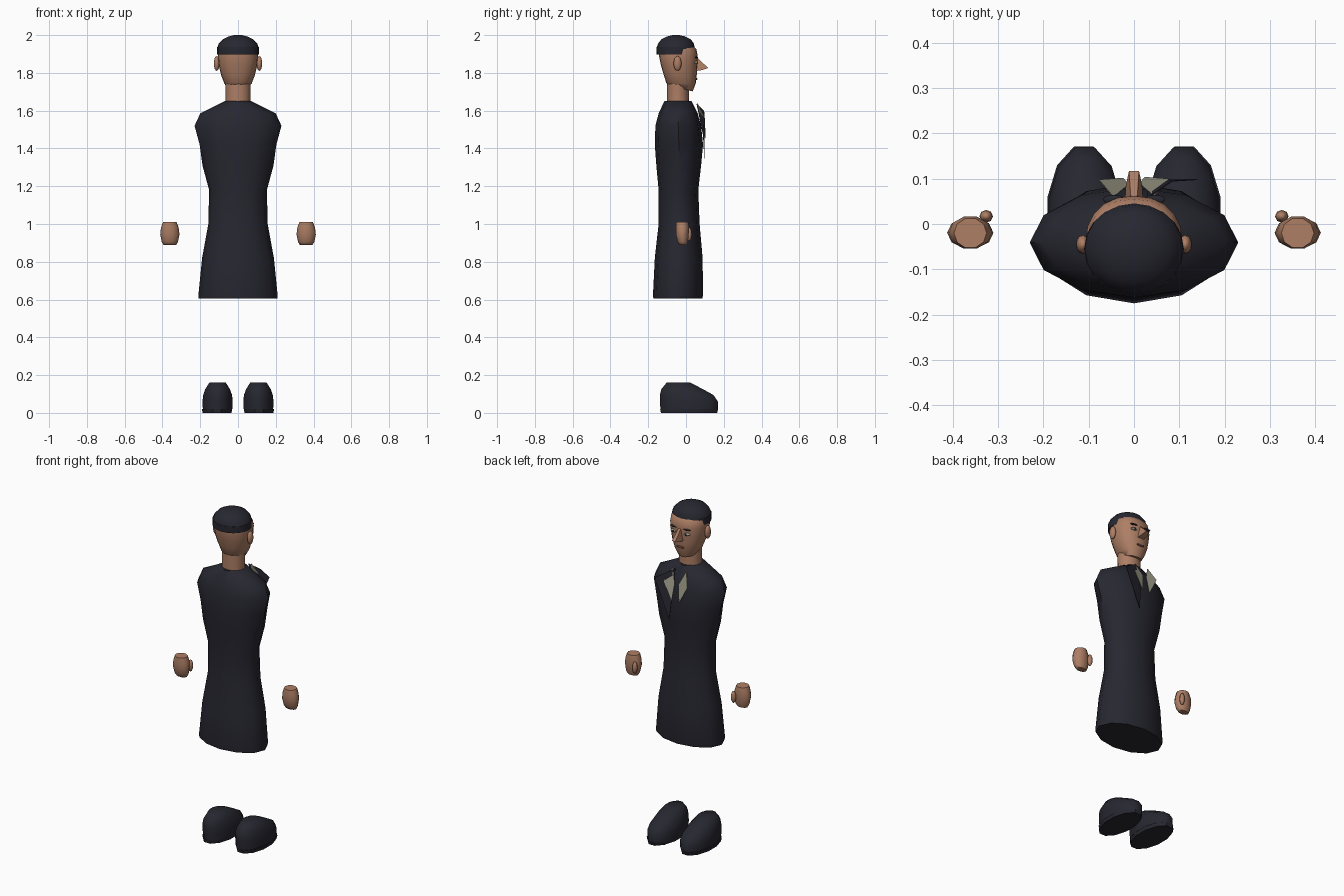
import bpy, bmesh, math
from mathutils import Vector

cube = bpy.data.objects.get("Cube")
if cube:
    bpy.data.objects.remove(cube, do_unlink=True)


def material(name, rgb):
    m = bpy.data.materials.new(name)
    m.use_nodes = True
    m.diffuse_color = (*rgb, 1)
    bsdf = next(n for n in m.node_tree.nodes if n.type == 'BSDF_PRINCIPLED')
    bsdf.inputs["Base Color"].default_value = (*rgb, 1)
    bsdf.inputs["Roughness"].default_value = 0.8
    return m


NAVY = material("dark navy", (0.02, 0.02, 0.03))
SKIN = material("skin", (0.42, 0.21, 0.13))
LINEN = material("linen", (0.32, 0.31, 0.23))
LIP = material("dark lip", (0.13, 0.05, 0.04))


def finish(name, bm, mat, angle=45):
    if angle:
        bmesh.ops.recalc_face_normals(bm, faces=bm.faces)
    me = bpy.data.meshes.new(name)
    bm.to_mesh(me)
    bm.free()
    me.materials.append(mat)
    ob = bpy.data.objects.new(name, me)
    bpy.context.collection.objects.link(ob)
    if angle:
        bpy.ops.object.select_all(action='DESELECT')
        ob.select_set(True)
        bpy.context.view_layer.objects.active = ob
        bpy.ops.object.shade_smooth_by_angle(angle=math.radians(angle))
    return ob


def loft(name, rings, mat, sides=12, x=0, power=1, turn=0, tilt=0, y_max=9, angle=45):
    """Stack closed rings given as (z, half width, back y, front y)."""
    bm = bmesh.new()
    loops = []
    for z, rx, y0, y1 in rings:
        loop = []
        for i in range(sides):
            a = math.tau * (i + turn) / sides
            c, s = (math.copysign(abs(f) ** power, f) for f in (math.cos(a), math.sin(a)))
            y = min((y0 + y1) / 2 + s * (y1 - y0) / 2, y_max)
            drop = tilt * s if z == rings[0][0] else 0
            loop.append(bm.verts.new((x + c * rx, y, z - drop)))
        loops.append(loop)
    for low, high in zip(loops, loops[1:]):
        for i in range(sides):
            j = (i + 1) % sides
            bm.faces.new((low[i], low[j], high[j], high[i]))
    bm.faces.new(loops[0][::-1])
    bm.faces.new(loops[-1])
    return finish(name, bm, mat, angle)


def ellipsoid(name, at, radii, mat, seg=12, rings=8):
    bm = bmesh.new()
    bmesh.ops.create_uvsphere(bm, u_segments=seg, v_segments=rings, radius=1)
    for v in bm.verts:
        v.co = Vector(a + r * c for a, r, c in zip(at, radii, v.co))
    return finish(name, bm, mat, 60)


def plate(name, points, mat, thick=0.002):
    bm = bmesh.new()
    face = bm.faces.new([bm.verts.new(p) for p in points])
    bm.normal_update()
    off = face.normal * thick
    out = bmesh.ops.extrude_face_region(bm, geom=[face])
    bmesh.ops.translate(bm, vec=off, verts=[v for v in out['geom'] if isinstance(v, bmesh.types.BMVert)])
    return finish(name, bm, mat, 20)


# Long coat body
loft("coat", [
    (0.605, 0.208, -0.172, 0.086), (0.62, 0.21, -0.175, 0.09),
    (0.82, 0.19, -0.165, 0.088), (1.0, 0.157, -0.145, 0.072),
    (1.18, 0.153, -0.145, 0.065), (1.31, 0.188, -0.157, 0.08),
    (1.42, 0.203, -0.165, 0.09), (1.52, 0.23, -0.162, 0.08),
    (1.585, 0.2, -0.145, 0.062), (1.65, 0.07, -0.115, 0.03)], NAVY)

# Neck, head and hair
loft("neck", [(1.62, 0.066, -0.1, 0.018), (1.69, 0.065, -0.1, 0.015),
              (1.76, 0.068, -0.1, 0.015)], SKIN, 16)
loft("head", [
    (1.72, 0.055, -0.098, 0.035), (1.745, 0.073, -0.104, 0.052),
    (1.79, 0.09, -0.118, 0.057), (1.84, 0.102, -0.133, 0.06),
    (1.89, 0.107, -0.143, 0.062), (1.925, 0.103, -0.143, 0.055),
    (1.95, 0.085, -0.13, 0.03)], SKIN, 20, power=0.9, tilt=0.018, angle=60)
loft("hair_back", [(1.898, 0.11, -0.155, 0.045), (1.937, 0.11, -0.156, 0.045)],
     NAVY, 20, y_max=0.005)
loft("hair_cap", [
    (1.932, 0.11, -0.156, 0.046), (1.955, 0.102, -0.148, 0.042),
    (1.978, 0.08, -0.13, 0.025), (1.993, 0.05, -0.1, -0.005),
    (2.0, 0.02, -0.07, -0.035)], NAVY, 20, angle=60)

# Nose as a hull around bridge, tip and nostrils
bm = bmesh.new()
for w, y, z in ((0.007, 0.056, 1.885), (0.011, 0.117, 1.826), (0.02, 0.052, 1.81), (0.018, 0.085, 1.815)):
    for s in (-1, 1):
        bm.verts.new((s * w, y, z))
bmesh.ops.convex_hull(bm, input=bm.verts)
finish("nose", bm, SKIN, 30)

# Mouth
ellipsoid("mouth", (0, 0.054, 1.768), (0.026, 0.006, 0.006), LIP)

for side, s in (("left", 1), ("right", -1)):
    # Eyes, brows and ears
    ellipsoid(side + "_eye", (s * 0.044, 0.053, 1.855), (0.02, 0.01, 0.008), LINEN)
    ellipsoid(side + "_iris", (s * 0.042, 0.059, 1.855), (0.007, 0.006, 0.007), NAVY, 8, 6)
    ellipsoid(side + "_brow", (s * 0.044, 0.054, 1.882), (0.025, 0.01, 0.004), NAVY)
    ellipsoid(side + "_ear", (s * 0.113, -0.045, 1.85), (0.015, 0.021, 0.039), SKIN)

    # Hands with thumbs
    loft(side + "_hand", [
        (0.888, 0.033, -0.035, 0.005), (0.905, 0.043, -0.046, 0.012),
        (0.945, 0.051, -0.055, 0.016), (0.98, 0.047, -0.056, 0.018),
        (1.01, 0.036, -0.054, 0.014)], SKIN, 10, x=s * 0.361, angle=60)
    ellipsoid(side + "_thumb", (s * 0.326, 0.017, 0.945), (0.015, 0.014, 0.036), SKIN, 8, 6)

    # Shoes with a thin sole
    loft(side + "_sole", [(0, 0.079, -0.138, 0.17), (0.02, 0.083, -0.142, 0.176)],
         NAVY, x=s * 0.111, turn=0.5)
    loft(side + "_shoe", [
        (0.02, 0.081, -0.141, 0.174), (0.06, 0.083, -0.143, 0.174),
        (0.095, 0.079, -0.143, 0.15), (0.125, 0.068, -0.135, 0.095),
        (0.16, 0.045, -0.105, 0.025)], NAVY, x=s * 0.108, turn=0.5, angle=60)

    # Pointed shirt collar leaves
    plate(side + "_collar", [
        (s * 0.045, 0.06, 1.637), (s * 0.077, 0.098, 1.56),
        (s * 0.024, 0.102, 1.455), (s * 0.012, 0.088, 1.56)], LINEN)

# Loose lapel standing off the chest
plate("left_lapel", [(0.03, 0.056, 1.635), (0.085, 0.094, 1.6), (0.14, 0.097, 1.565),
                     (0.042, 0.097, 1.34), (0.03, 0.09, 1.47)], NAVY)
